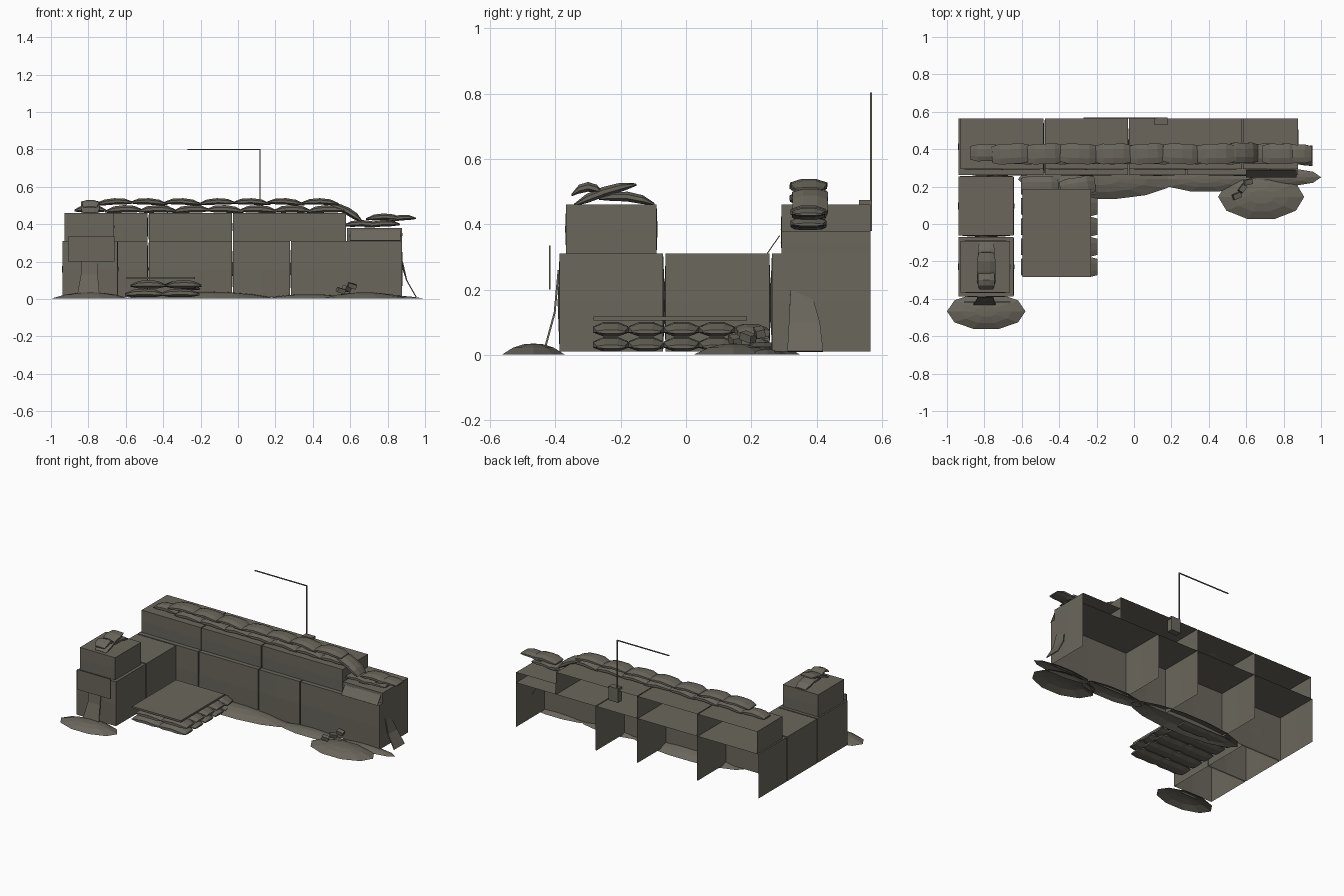
import bpy, bmesh, math, random
from mathutils import Vector, Matrix, Euler

if "Cube" in bpy.data.objects:
    bpy.data.objects.remove(bpy.data.objects["Cube"])

random.seed(4)
mat = bpy.data.materials.new("dusty canvas")
mat.diffuse_color = (0.145, 0.134, 0.108, 1)
mat.use_nodes = True
mat.node_tree.nodes["Principled BSDF"].inputs["Base Color"].default_value = mat.diffuse_color


def add(name, bm, fix_normals=True):
    if fix_normals:
        bmesh.ops.recalc_face_normals(bm, faces=bm.faces[:])
    me = bpy.data.meshes.new(name)
    bm.to_mesh(me)
    bm.free()
    me.materials.append(mat)
    ob = bpy.data.objects.new(name, me)
    bpy.context.collection.objects.link(ob)
    return ob


def bin_shell(name, x0, x1, y0, y1, z0, z1, back=True, bulge=0.006):
    """Bottomless bin with slightly bowed walls; the back may be open."""
    bm = bmesh.new()
    g = 0.003
    x0, x1, y0 = x0 + g, x1 - g, y0 + g
    mid = (z0 + z1) / 2
    rows = []
    for z, b in ((z0, 0), (mid, bulge), (z1, 0)):
        pts = [(x0, y0), ((x0 + x1) / 2, y0 - b), (x1, y0),
               (x1 + b * .5, (y0 + y1) / 2), (x1, y1),
               ((x0 + x1) / 2, y1 + (b if back else 0)), (x0, y1),
               (x0 - b * .5, (y0 + y1) / 2)]
        rows.append([bm.verts.new((px, py, z)) for px, py in pts])
    for a, b in zip(rows, rows[1:]):
        for i in range(8):
            if not back and i in (4, 5):
                continue
            j = (i + 1) % 8
            bm.faces.new((a[i], a[j], b[j], b[i]))
    bm.faces.new(rows[-1])
    return add(name, bm, False)


def box(name, lo, hi, rot=(0, 0, 0)):
    lo, hi = Vector(lo), Vector(hi)
    bm = bmesh.new()
    bmesh.ops.create_cube(bm, size=1)
    m = Matrix.Translation((lo + hi) / 2) @ Euler(rot).to_matrix().to_4x4() \
        @ Matrix.Diagonal((*(hi - lo), 1))
    bmesh.ops.transform(bm, matrix=m, verts=bm.verts[:])
    return add(name, bm)


def sandbag(name, loc, length=0.2, width=0.11, height=0.04, droop=0.012, tilt=0, yaw=0):
    """Octagonal bag, flattened at the ends and sagging over its middle."""
    bm = bmesh.new()
    rings = []
    for t, w, h in ((-1, .8, .25), (-.55, 1, .9), (0, .97, 1), (.55, 1, .9), (1, .8, .25)):
        ring = []
        for k in range(8):
            a = math.pi / 8 + k * math.pi / 4
            ring.append(bm.verts.new((t * length / 2,
                                      math.cos(a) * w * width / 2 / .924,
                                      math.sin(a) * h * height / 2 / .924 - droop * t * t)))
        rings.append(ring)
    for a, b in zip(rings, rings[1:]):
        for i in range(8):
            j = (i + 1) % 8
            bm.faces.new((a[i], a[j], b[j], b[i]))
    bm.faces.new(rings[0])
    bm.faces.new(rings[-1])
    m = Matrix.Translation(loc) @ Matrix.Rotation(yaw, 4, 'Z') @ Matrix.Rotation(tilt, 4, 'Y')
    bmesh.ops.transform(bm, matrix=m, verts=bm.verts[:])
    return add(name, bm)


def mound(name, cx, cy, rx, ry, h, n=10):
    """Low faceted heap of earth."""
    bm = bmesh.new()
    rings = []
    for f, z in ((1, 0.002), (.65, h * .65), (.3, h * .95)):
        rings.append([bm.verts.new((cx + rx * f * math.cos(2 * math.pi * i / n),
                                    cy + ry * f * math.sin(2 * math.pi * i / n),
                                    z)) for i in range(n)])
    for a, b in zip(rings, rings[1:]):
        for i in range(n):
            j = (i + 1) % n
            bm.faces.new((a[i], a[j], b[j], b[i]))
    top = bm.verts.new((cx, cy, h))
    for i in range(n):
        bm.faces.new((rings[-1][i], rings[-1][(i + 1) % n], top))
    return add(name, bm, False)


def flap(name, rows, thick=0.006):
    """Loose cloth strip given as pairs of edge points from top to bottom."""
    bm = bmesh.new()
    vs = [[bm.verts.new(p) for p in r] for r in rows]
    for a, b in zip(vs, vs[1:]):
        bm.faces.new((a[0], a[1], b[1], b[0]))
    ob = add(name, bm)
    ob.modifiers.new("thickness", 'SOLIDIFY').thickness = thick
    return ob


# Back row of lower bins, open at the rear
xs = [-.94, -.48, -.03, .28, .88]
for i, (a, b) in enumerate(zip(xs, xs[1:])):
    bin_shell(f"lower_bin_{i}", a, b, .26, .565, .01, .31, back=False)
# Upper row of bins, the last one half sunk
xs = [-.93, -.48, -.03, .58]
for i, (a, b) in enumerate(zip(xs, xs[1:])):
    bin_shell(f"upper_bin_{i}", a, b, .29, .565, .31, .46, back=False, bulge=.003)
bin_shell("sunken_upper_bin", .58, .88, .29, .565, .31, .38, back=False, bulge=.003)
# Side leg of the wall
bin_shell("leg_bin_rear", -.94, -.64, -.065, .255, .01, .31)
bin_shell("leg_bin_front", -.94, -.64, -.39, -.07, .01, .31)
bin_shell("leg_upper_bin", -.93, -.66, -.37, -.09, .31, .46, bulge=.003)

# Sandbags along the parapet
for i in range(7):
    sandbag("parapet_bag_low", (-.61 + .18 * i, .37, .482), tilt=random.uniform(-.06, .06),
            yaw=random.uniform(-.06, .06), width=.1)
for i in range(7):
    sandbag("parapet_bag_high", (-.66 + .183 * i, .375, .522), tilt=random.uniform(-.08, .08),
            yaw=random.uniform(-.06, .06), height=.034)
sandbag("parapet_bag_end", (-.79, .38, .485), .17, .09)
sandbag("slipping_bag", (.585, .38, .47), .19, .11, tilt=.5)
for x, z in ((.66, .405), (.77, .405), (.78, .44)):
    sandbag("sunken_bin_bag", (x, .375, z), .19, .11, .035, tilt=random.uniform(-.1, .1))
sandbag("overhanging_bag", (.87, .375, .435), .16, .1, .03, tilt=-.1)

# Sandbags on the leg tower
sandbag("tower_bag_a", (-.79, -.30, .515), .1, .09, .03, .025, yaw=math.pi / 2)
sandbag("tower_bag_b", (-.79, -.25, .50), .2, .1, .03, .01, tilt=-.32, yaw=math.pi / 2)
sandbag("tower_bag_c", (-.79, -.18, .485), .17, .09, .03, .015, tilt=.1, yaw=math.pi / 2)

# Sleeping platform on two layers of bags
for j in range(5):
    y = -.23 + .108 * j
    for x in (-.5, -.31):
        sandbag("platform_bag_low", (x, y, .033), .21, .108, .044, .008)
        if j < 4:
            sandbag("platform_bag_high", (x + .02, y, .079), .19, .108, .044, .008)
sandbag("platform_bag_loose", (-.3, .2, .075), .19, .1, .04, tilt=.1, yaw=.15)
box("platform_board", (-.595, -.283, .106), (-.23, .187, .118))

# Earth banked against the wall
mound("earth_front_of_leg", -.79, -.467, .21, .1, .035)
mound("earth_right", .68, .145, .23, .125, .035)
mound("earth_right_tip", .78, .25, .22, .05, .02)
mound("earth_middle", -.2, .24, .42, .11, .04, 14)
mound("earth_between", .38, .24, .24, .07, .025)

# Loose cloth flaps
flap("leg_flap", [((-.84, -.393, .26), (-.75, -.393, .26)), ((-.84, -.405, .13), (-.75, -.405, .13)),
                  ((-.86, -.435, .02), (-.74, -.435, .02))])
flap("end_flap", [((.882, .32, .2), (.882, .39, .17)), ((.905, .315, .1), (.905, .41, .1)),
                  ((.955, .31, .012), (.955, .42, .012))])
flap("sunken_bin_skirt", [((.6, .288, .365), (.87, .288, .365)), ((.6, .25, .31), (.87, .25, .31))], .003)

# Plain sign plate on the leg
box("sign_plate", (-.91, -.42, .2), (-.66, -.414, .335))

# Mast with its box and arm
box("mast_box", (.11, .53, .38), (.18, .57, .475))
box("mast_pole", (.115, .563, .46), (.121, .569, .80))
box("mast_arm", (-.27, .563, .797), (.121, .569, .803))

# Debris on the right mound
for x, y, z, r in ((.55, .15, .045, .4), (.58, .19, .055, .9), (.61, .225, .07, .2)):
    box("debris", (x - .022, y - .014, z - .012), (x + .022, y + .014, z + .012), (.2, .3, r))
